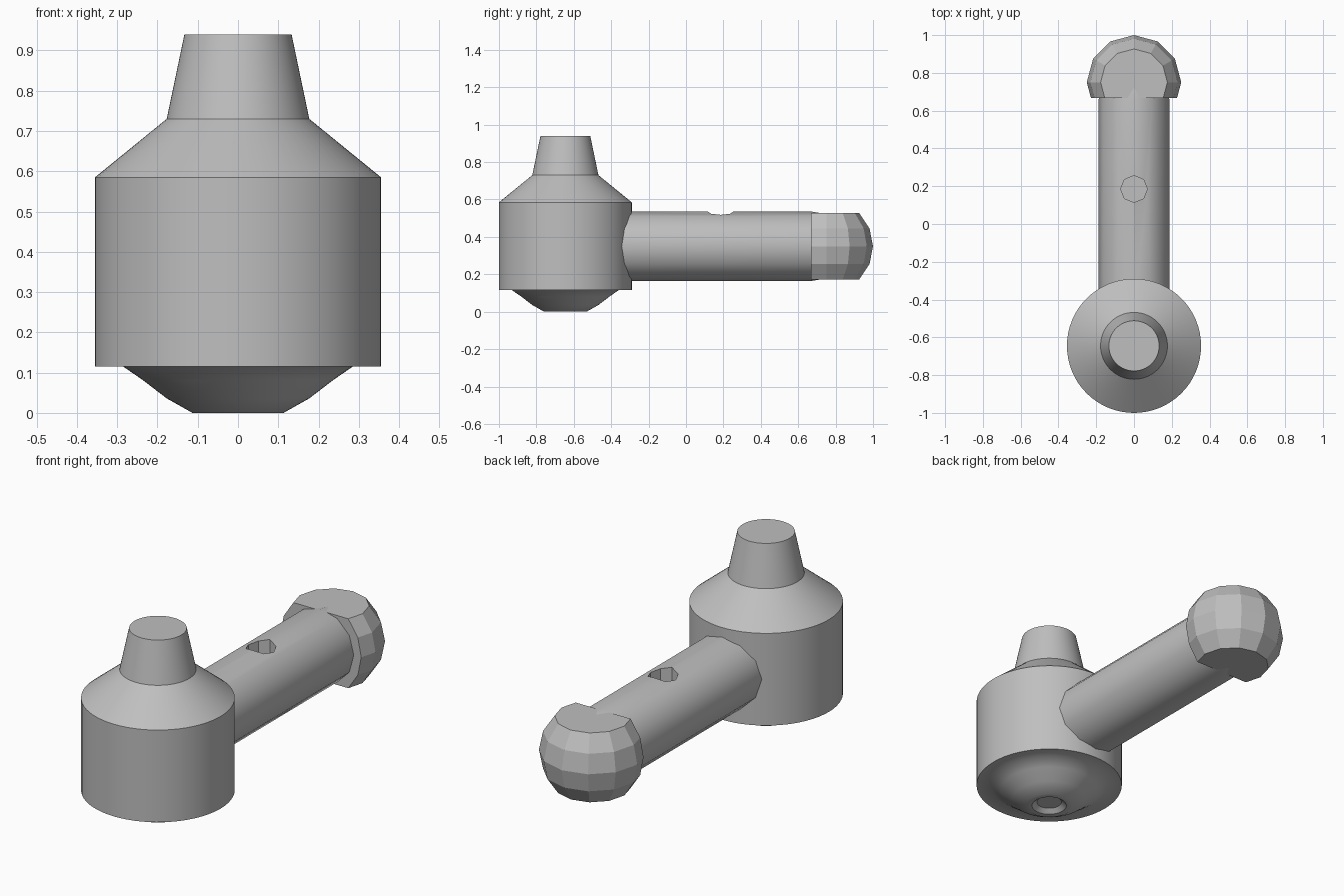
import bpy, bmesh
from math import sin, cos, tau, radians
from mathutils import Matrix

cube = bpy.data.objects.get("Cube")
if cube:
    bpy.data.objects.remove(cube, do_unlink=True)

grey = bpy.data.materials.new("plain grey")
grey.use_nodes = True
colour = (0.52, 0.52, 0.52, 1)
grey.diffuse_color = colour
grey.node_tree.nodes["Principled BSDF"].inputs["Base Color"].default_value = colour


def lathe(profile, sides):
    """Closed solid of revolution around z from (radius, height) points."""
    bm = bmesh.new()
    rings = [[bm.verts.new((r * cos(tau * i / sides), r * sin(tau * i / sides), z))
              for i in range(sides)] for r, z in profile]
    for low, high in zip(rings, rings[1:]):
        for i in range(sides):
            j = (i + 1) % sides
            bm.faces.new((low[i], low[j], high[j], high[i]))
    bm.faces.new(rings[0][::-1])
    bm.faces.new(rings[-1])
    return bm


def make(name, bm, matrix):
    bm.transform(matrix)
    bmesh.ops.recalc_face_normals(bm, faces=bm.faces)
    mesh = bpy.data.meshes.new(name)
    bm.to_mesh(mesh)
    bm.free()
    mesh.materials.append(grey)
    obj = bpy.data.objects.new(name, mesh)
    bpy.context.collection.objects.link(obj)
    return obj


def activate(obj):
    bpy.ops.object.select_all(action="DESELECT")
    obj.select_set(True)
    bpy.context.view_layer.objects.active = obj


def smooth(obj):
    activate(obj)
    bpy.ops.object.shade_smooth_by_angle(angle=radians(35))


# Body: recessed tip, shallow bowl, drum, shoulder and tapered neck
body = make("body", lathe([
    (0.06, 0.02), (0.084, 0), (0.113, 0), (0.177, 0.036), (0.237, 0.082),
    (0.285, 0.115), (0.355, 0.115), (0.355, 0.585), (0.177, 0.73), (0.133, 0.94),
], 64), Matrix.Translation((0, -0.645, 0)))
smooth(body)

# Arm: twelve-sided bar lying along y, with a slightly tapered far end
arm_z = 0.35
arm = make("arm", lathe([(0.187, -0.42), (0.187, 0.66), (0.177, 0.72)], 12),
           Matrix.Translation((0, 0, arm_z)) @ Matrix.Rotation(radians(-90), 4, "X"))

# Blind hole in the top of the arm
cutter = make("hole_cutter", lathe([(0.071, 0.4), (0.071, 0.7)], 8),
              Matrix.Translation((0, 0.185, 0)))
cutter.hide_render = True
cut = arm.modifiers.new("hole", "BOOLEAN")
cut.operation = "DIFFERENCE"
cut.solver = "EXACT"
cut.object = cutter
activate(arm)
bpy.ops.object.modifier_apply(modifier=cut.name)
bpy.data.objects.remove(cutter, do_unlink=True)
smooth(arm)

# End knob: faceted ball with flat top, bottom and inner side
ball = lathe([(0.25 * cos(radians(a)), 0.25 * sin(radians(a)))
              for a in (-45, -22.5, 0, 22.5, 45)], 12)
result = bmesh.ops.bisect_plane(
    ball, geom=ball.verts[:] + ball.edges[:] + ball.faces[:],
    plane_co=(0, -0.083, 0), plane_no=(0, -1, 0), clear_outer=True)
rim = [g for g in result["geom_cut"] if isinstance(g, bmesh.types.BMEdge)]
bmesh.ops.holes_fill(ball, edges=rim, sides=0)
make("end_knob", ball, Matrix.Translation((0, 0.75, arm_z)))
